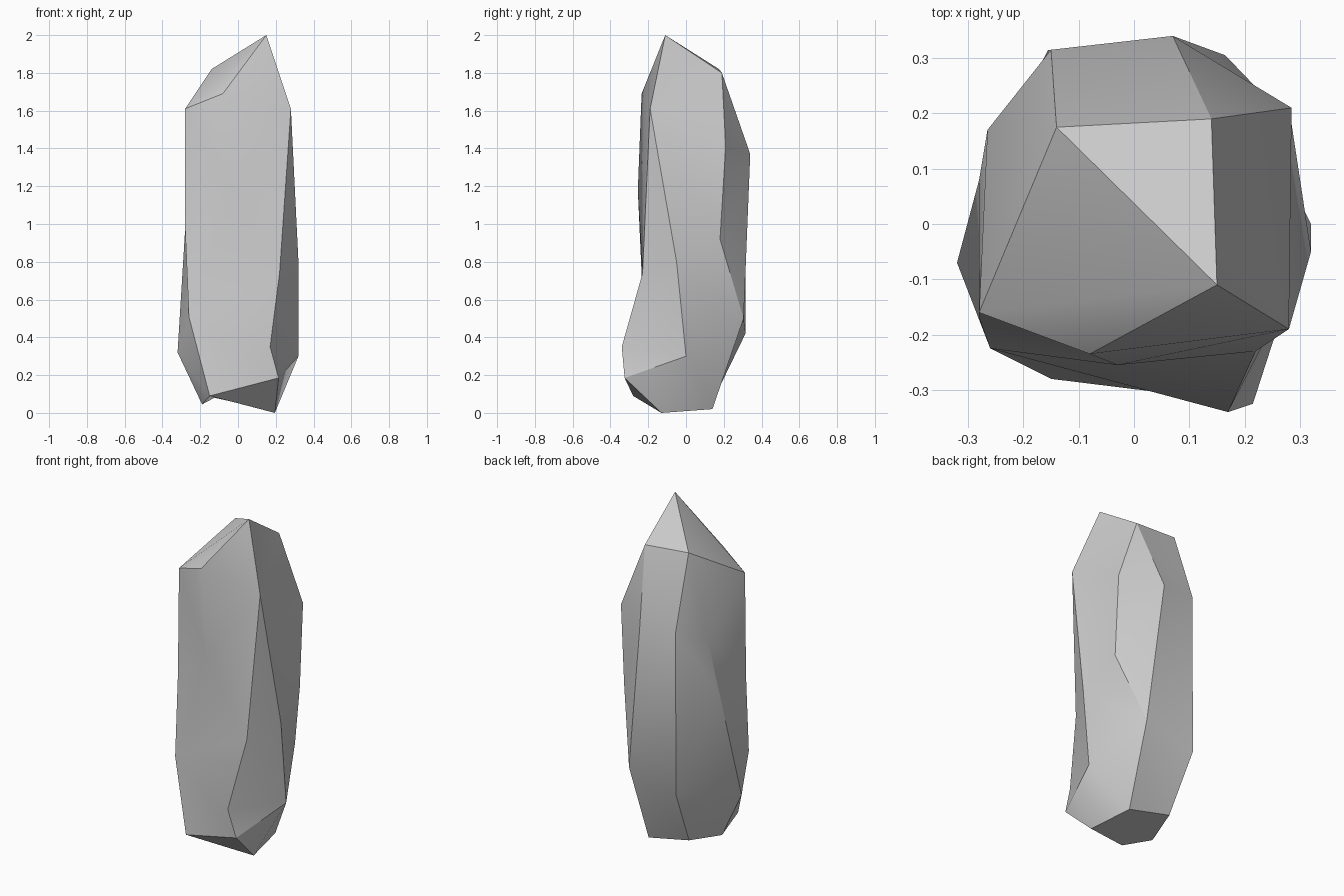
import bpy
import bmesh
import math

default_cube = bpy.data.objects.get("Cube")
if default_cube:
    bpy.data.objects.remove(default_cube, do_unlink=True)

# Shared corner points of the crystal
apex = (.15, -.11, 2)
shoulder_left = (-.14, .175, 1.82)
shoulder_right = (.14, .19, 1.8)
brow_right = (.28, -.19, 1.61)
rear_hip = (.165, .305, .5)
front_hip = (-.26, -.225, .51)
foot_front = (-.15, -.28, .09)
foot_left = (-.19, -.07, .045)
foot_back_left = (-.125, .15, .08)
foot_back = (.15, .14, .02)
foot_right = (.195, -.13, 0)

# Ridges running from the tip to the foot, ordered around the stone
ridges = {
    "front_right": [apex, brow_right, (.22, -.23, .74), (.17, -.34, .35),
                    (.215, -.325, .185), foot_right],
    "right": [apex, brow_right, (.32, -.05, .8), (.32, 0, .3), foot_right],
    "back_right": [shoulder_right, (.285, .21, 1.41), (.285, .18, .92),
                   rear_hip, foot_back],
    "back": [shoulder_right, (.07, .34, 1.37), rear_hip, foot_back],
    "back_left": [shoulder_left, (-.15, .315, 1.39), (-.155, .315, .42),
                  foot_back_left],
    "left": [shoulder_left, (-.265, .17, 1.32), (-.28, .08, .97),
             (-.32, -.07, .32), foot_left],
    "front_left": [(-.28, -.16, 1.61), (-.28, -.17, .98), front_hip, foot_front],
    "front": [(-.08, -.235, 1.69), (-.03, -.255, 1.18), front_hip, foot_front,
              foot_right],
}

bm = bmesh.new()
corners = {}


def corner(point):
    """Return the single vertex shared by every ridge that meets here."""
    if point not in corners:
        corners[point] = bm.verts.new(point)
    return corners[point]


def facet(*points):
    """Add a face unless two of its corners coincide."""
    if len(set(points)) == len(points):
        bm.faces.new([corner(p) for p in points])


def skin(first, second):
    """Fill between two ridges, always stepping to the higher next point."""
    i = j = 0
    while i < len(first) - 1 or j < len(second) - 1:
        step_first = j == len(second) - 1 or (
            i < len(first) - 1 and first[i + 1][2] >= second[j + 1][2])
        if step_first:
            facet(first[i], first[i + 1], second[j])
            i += 1
        else:
            facet(first[i], second[j + 1], second[j])
            j += 1


# Side facets
paths = list(ridges.values())
for index, path in enumerate(paths):
    skin(path, paths[(index + 1) % len(paths)])

# Pointed tip facets
rim = [ridges["front"][0], ridges["front_left"][0], shoulder_left, shoulder_right]
for start, end in zip(rim, rim[1:]):
    facet(apex, end, start)

# Underside
facet(foot_right, foot_front, foot_left, foot_back_left, foot_back)

bmesh.ops.recalc_face_normals(bm, faces=bm.faces)
mesh = bpy.data.meshes.new("crystal_stone")
bm.to_mesh(mesh)
bm.free()

# Plain grey stone colour
colour = (.6, .6, .6, 1)
material = bpy.data.materials.new("light_grey_stone")
material.use_nodes = True
material.diffuse_color = colour
shader = next(n for n in material.node_tree.nodes if n.type == "BSDF_PRINCIPLED")
shader.inputs["Base Color"].default_value = colour
mesh.materials.append(material)

stone = bpy.data.objects.new("crystal_stone", mesh)
bpy.context.collection.objects.link(stone)
bpy.context.view_layer.objects.active = stone
stone.select_set(True)
bpy.ops.object.shade_smooth_by_angle(angle=math.radians(30))
